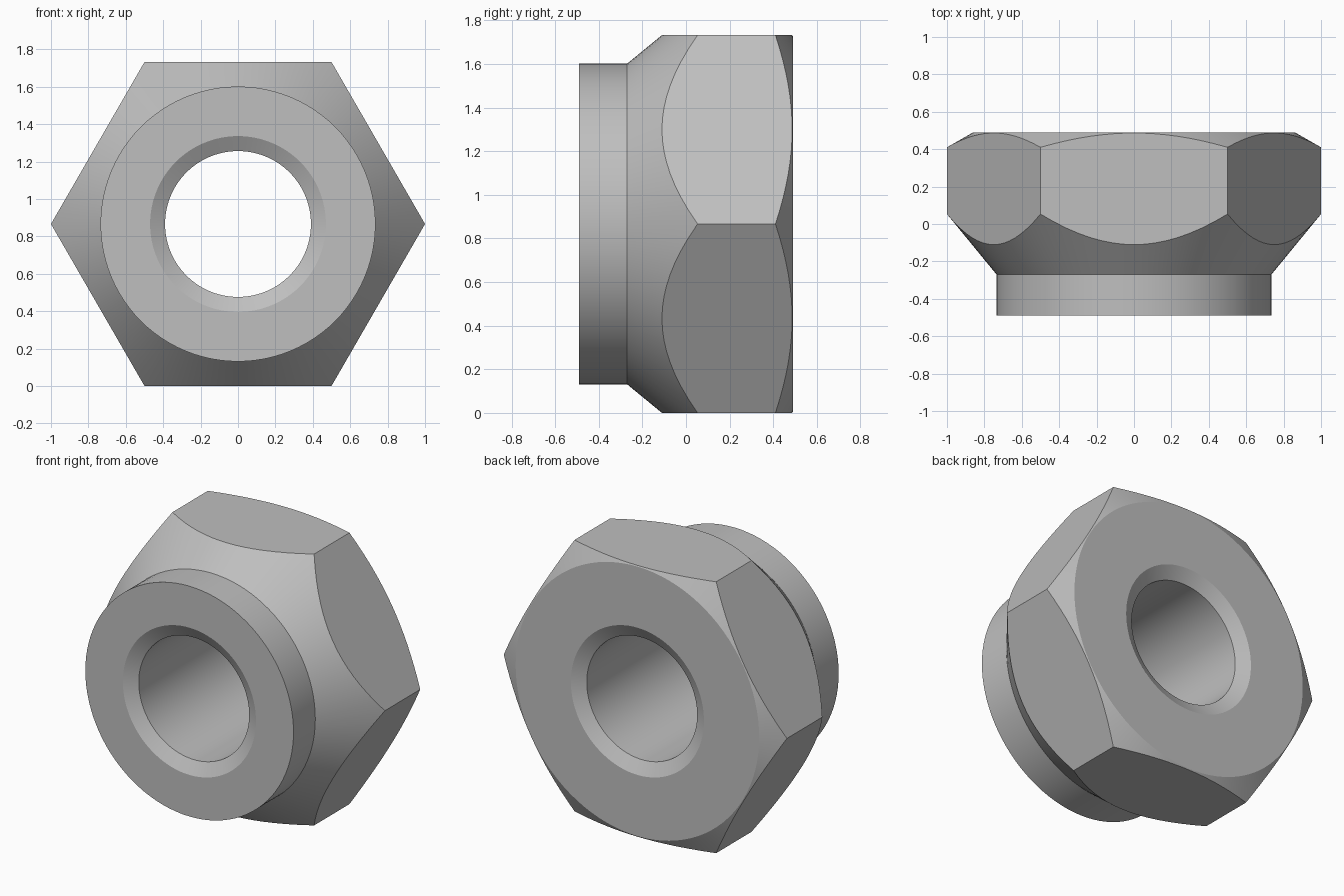
import bpy
import bmesh
from math import cos, sin, pi, radians
from mathutils import Vector

cube = bpy.data.objects.get("Cube")
if cube:
    bpy.data.objects.remove(cube, do_unlink=True)

APOTHEM = cos(pi / 6)   # half the distance across the flats
SEGMENTS = 96

steel = bpy.data.materials.new("grey_steel")
steel.use_nodes = True
colour = (0.52, 0.52, 0.52, 1)
steel.diffuse_color = colour
steel.node_tree.nodes["Principled BSDF"].inputs["Base Color"].default_value = colour

# Turned section as (radius, y): bore, countersinks, collar, cone, rear chamfer
section = [(0.39, -0.444), (0.47, -0.49), (0.735, -0.49), (0.735, -0.27),
           (1.1, 0.175), (1.1, 0.353), (0.86, 0.49), (0.47, 0.49), (0.39, 0.444)]

bm = bmesh.new()
rings = []
for i in range(SEGMENTS):
    a = 2 * pi * i / SEGMENTS
    rings.append([bm.verts.new((r * cos(a), y, r * sin(a))) for r, y in section])
for i, ring in enumerate(rings):
    after = rings[(i + 1) % SEGMENTS]
    for j in range(len(section)):
        k = (j + 1) % len(section)
        bm.faces.new((ring[j], ring[k], after[k], after[j]))

# Six wrench flats sliced from the turned body and capped
for i in range(6):
    a = radians(30 + 60 * i)
    normal = Vector((cos(a), 0, sin(a)))
    cut = bmesh.ops.bisect_plane(
        bm, geom=bm.verts[:] + bm.edges[:] + bm.faces[:], dist=1e-5,
        plane_co=normal * APOTHEM, plane_no=normal, clear_outer=True)
    rim = [e for e in cut["geom_cut"] if isinstance(e, bmesh.types.BMEdge)]
    bmesh.ops.edgenet_fill(bm, edges=rim)

bmesh.ops.recalc_face_normals(bm, faces=bm.faces[:])
bmesh.ops.translate(bm, verts=bm.verts[:], vec=(0, 0, APOTHEM))

mesh = bpy.data.meshes.new("hex_collar_nut")
bm.to_mesh(mesh)
bm.free()
mesh.materials.append(steel)
nut = bpy.data.objects.new("hex_collar_nut", mesh)
bpy.context.collection.objects.link(nut)

# Smooth turned surfaces with crisp machined edges
bpy.ops.object.select_all(action="DESELECT")
nut.select_set(True)
bpy.context.view_layer.objects.active = nut
bpy.ops.object.shade_smooth_by_angle(angle=radians(25))
